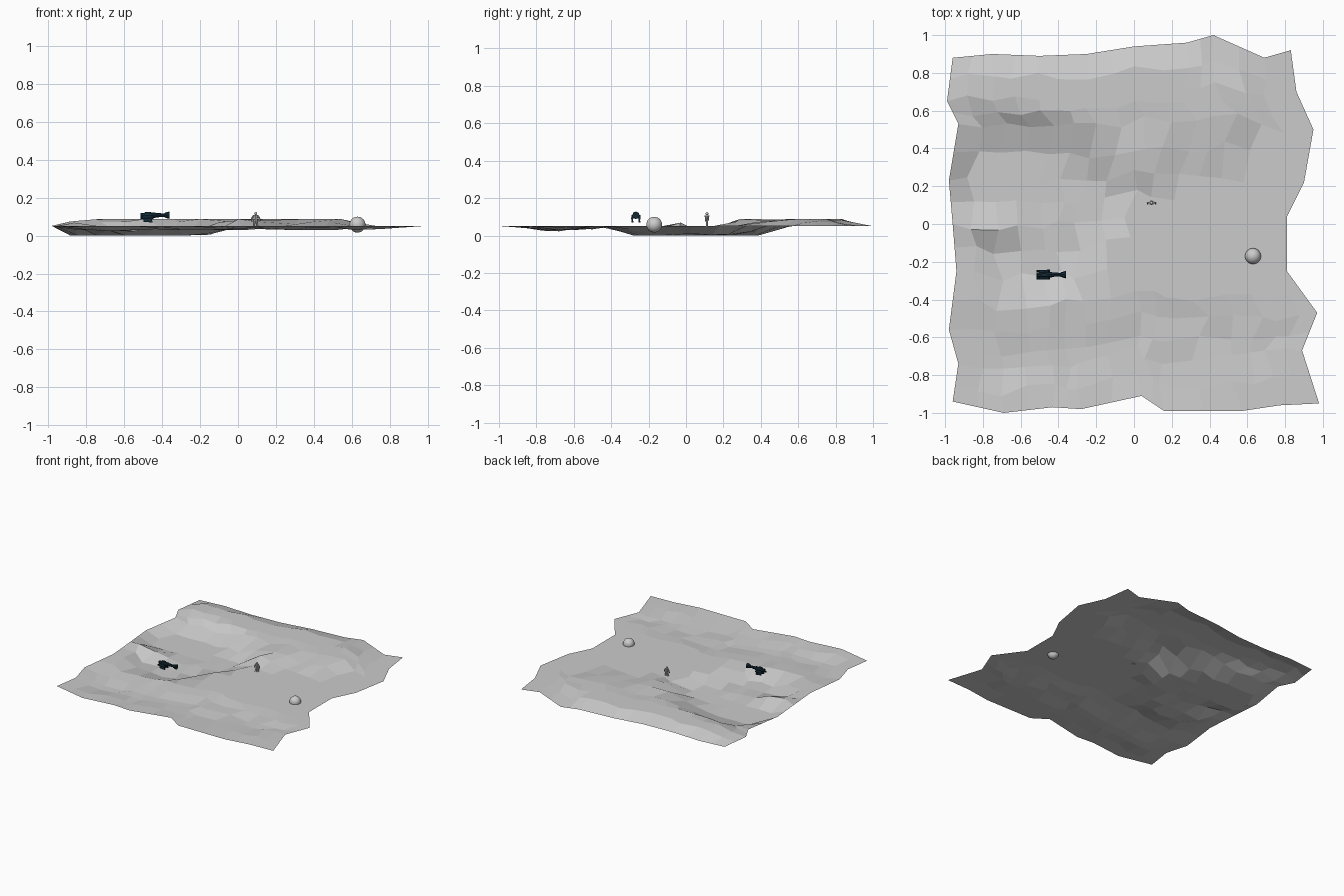
import bpy, bmesh, math, random
from mathutils import Vector, Matrix

if "Cube" in bpy.data.objects:
    bpy.data.objects.remove(bpy.data.objects["Cube"])

random.seed(4)


def material(name, rgb):
    m = bpy.data.materials.new(name)
    m.diffuse_color = (*rgb, 1)
    m.use_nodes = True
    m.node_tree.nodes["Principled BSDF"].inputs["Base Color"].default_value = m.diffuse_color
    return m


STONE = material("stone_grey", (0.6, 0.6, 0.6))
DARK = material("dark_teal", (0.006, 0.022, 0.035))


def finish(name, bm, mat, smooth=False):
    me = bpy.data.meshes.new(name)
    bm.to_mesh(me)
    bm.free()
    me.materials.append(mat)
    for p in me.polygons:
        p.use_smooth = smooth
    ob = bpy.data.objects.new(name, me)
    bpy.context.collection.objects.link(ob)
    return ob


# ---- terrain: patch spanned between four ragged edges ----
SOUTH = [(-.96, -.94), (-.69, -1), (-.43, -.97), (-.28, -.98), (.04, -.91),
         (.16, -.99), (.57, -.99), (.77, -.96), (.98, -.95)]
NORTH = [(-.96, .88), (-.75, .90), (-.5, .89), (-.25, .90), (0, .94),
         (.28, .96), (.42, 1), (.69, .88), (.83, .92)]
WEST = [(-.96, -.94), (-.93, -.74), (-.98, -.56), (-.94, -.25), (-.96, 0),
        (-.98, .23), (-.93, .53), (-.99, .65), (-.96, .88)]
EAST = [(.98, -.95), (.89, -.67), (.97, -.47), (.81, -.25), (.81, .04),
        (.90, .22), (.95, .5), (.86, .7), (.83, .92)]


def along(edge, t):
    f = t * 8
    i = min(int(f), 7)
    return Vector(edge[i]).lerp(Vector(edge[i + 1]), f - i)


def patch(u, v):
    s, n, w, e = along(SOUTH, u), along(NORTH, u), along(WEST, v), along(EAST, v)
    c = (Vector(SOUTH[0]).lerp(Vector(SOUTH[8]), u)).lerp(
        Vector(NORTH[0]).lerp(Vector(NORTH[8]), u), v)
    return s.lerp(n, v) + w.lerp(e, u) - c


# hills and hollows: centre x, y, radius x, y, height
RELIEF = [(-.30, .74, .66, .22, .05), (.38, .62, .26, .26, .04),
          (.03, .40, .16, .18, .04), (-.65, .25, .36, .28, -.07),
          (-.52, -.14, .34, .20, -.06), (-.24, .16, .17, .24, -.045),
          (-.72, -.02, .16, .14, .05), (-.22, .47, .12, .1, .03),
          (-.75, -.68, .25, .22, -.014), (.1, -.68, .85, .24, -.014)]


def height(x, y):
    z = 0.05
    for cx, cy, rx, ry, dz in RELIEF:
        d = math.hypot((x - cx) / rx, (y - cy) / ry)
        z += dz * max(0, min(1, (1.12 - d) * 2.2))
    return max(0.004, min(0.087, z))


N = 16
bm = bmesh.new()
grid = []
for j in range(N + 1):
    row = []
    for i in range(N + 1):
        p = patch(i / N, j / N)
        z = 0.05
        if 0 < i < N and 0 < j < N:
            p += Vector((random.uniform(-.025, .025), random.uniform(-.025, .025)))
            z = height(*p)
            if abs(z - 0.05) > 0.004 and 0.01 < z < 0.08:
                z += random.uniform(-.007, .007)
        row.append(bm.verts.new((p.x, p.y, z)))
    grid.append(row)
for j in range(N):
    for i in range(N):
        bm.faces.new((grid[j][i], grid[j][i + 1], grid[j + 1][i + 1], grid[j + 1][i]))
low = min(v.co.z for v in bm.verts)
for v in bm.verts:
    if v.co.z == low:
        v.co.z = 0
finish("terrain", bm, STONE)

# ---- ball half sunk in the plain ----
bm = bmesh.new()
bmesh.ops.create_uvsphere(bm, u_segments=32, v_segments=16, radius=0.042,
                          matrix=Matrix.Translation((.63, -.17, .058)))
finish("ball", bm, STONE, True)


# ---- helpers for small parts ----
def add_box(bm, c, s):
    bmesh.ops.create_cube(bm, size=1, matrix=Matrix.Translation(c) @ Matrix.Diagonal((*s, 1)))


def add_rod(bm, a, b, r1, r2, sides=8):
    a, b = Vector(a), Vector(b)
    rot = (b - a).to_track_quat('Z', 'Y').to_matrix().to_4x4()
    bmesh.ops.create_cone(bm, cap_ends=True, segments=sides, radius1=r1, radius2=r2,
                          depth=(b - a).length,
                          matrix=Matrix.Translation((a + b) / 2) @ rot)


# ---- standing figure ----
fx, fy = .093, .112
bm = bmesh.new()
for s in (-1, 1):
    add_rod(bm, (fx + s * .009, fy, .047), (fx + s * .006, fy, .082), .005, .007)   # leg
    add_box(bm, (fx + s * .009, fy - .004, .049), (.009, .016, .005))               # foot
    add_rod(bm, (fx + s * .012, fy, .105), (fx + s * .022, fy, .088), .005, .004)   # upper arm
    add_rod(bm, (fx + s * .022, fy, .088), (fx + s * .021, fy - .005, .075), .004, .003)
add_rod(bm, (fx, fy, .078), (fx, fy, .108), .009, .013)                             # torso
bmesh.ops.create_uvsphere(bm, u_segments=10, v_segments=6, radius=.008,
                          matrix=Matrix.Translation((fx, fy, .117)))                # head
finish("figure", bm, STONE)

# ---- hovering craft with a long boom ----
cy = -.268
bm = bmesh.new()
add_rod(bm, (-.515, cy, .108), (-.435, cy, .108), .012, .015)     # hull
add_rod(bm, (-.435, cy, .108), (-.385, cy, .108), .012, .009)     # boom
add_rod(bm, (-.388, cy, .108), (-.360, cy, .108), .012, .020)     # flared tail
add_box(bm, (-.475, cy, .119), (.03, .018, .012))                 # canopy
for s in (-1, 1):
    add_box(bm, (-.478, cy + s * .016, .103), (.05, .016, .014))  # shoulder
    add_rod(bm, (-.515, cy + s * .019, .092), (-.445, cy + s * .019, .092), .006, .007)
    add_box(bm, (-.475, cy + s * .019, .081), (.045, .008, .020)) # lower leg
    add_box(bm, (-.46, cy + s * .019, .073), (.02, .010, .008))   # foot
finish("craft", bm, DARK)
